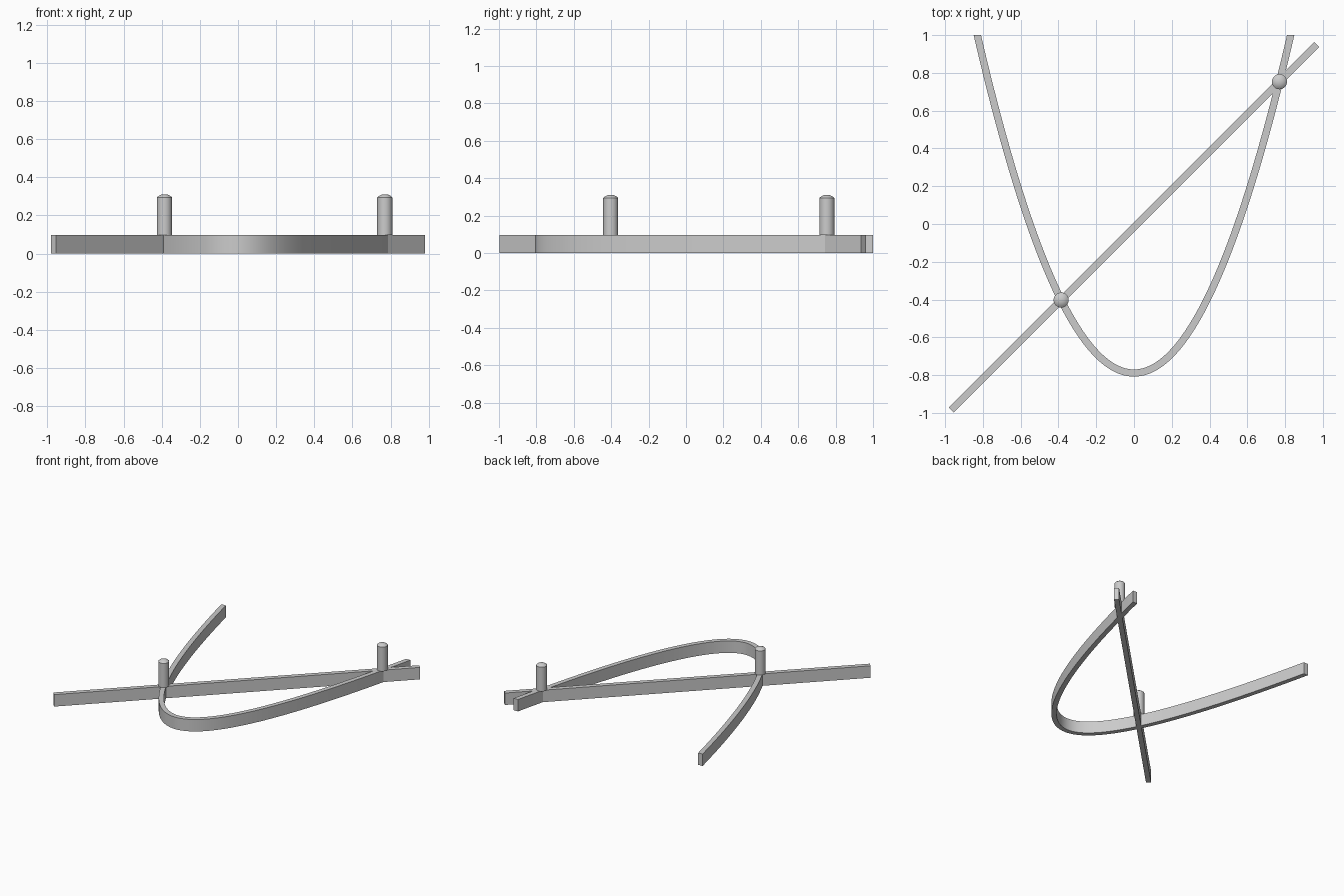
import bpy, bmesh, math
from mathutils import Vector

cube = bpy.data.objects.get("Cube")
if cube:
    bpy.data.objects.remove(cube)

HEIGHT = 0.097      # height of both strips
HALF = 0.019        # half width of both strips
CURVE, LOW = 2.6, -0.789
SHIFT = -0.017      # the straight bar follows y = x + SHIFT

grey = bpy.data.materials.new("light grey")
grey.use_nodes = True
grey.diffuse_color = (0.6, 0.6, 0.6, 1)
grey.node_tree.nodes["Principled BSDF"].inputs["Base Color"].default_value = (0.6, 0.6, 0.6, 1)


def finish(name, bm):
    bmesh.ops.recalc_face_normals(bm, faces=bm.faces)
    mesh = bpy.data.meshes.new(name)
    bm.to_mesh(mesh)
    bm.free()
    mesh.materials.append(grey)
    obj = bpy.data.objects.new(name, mesh)
    bpy.context.collection.objects.link(obj)
    bpy.ops.object.select_all(action="DESELECT")
    obj.select_set(True)
    bpy.context.view_layer.objects.active = obj
    bpy.ops.object.shade_smooth_by_angle(angle=math.radians(30))
    return obj


def strip(path):
    """Sweep a rectangular section along (point, normal) pairs."""
    bm = bmesh.new()
    rings = []
    for p, n in path:
        a, b = p + n * HALF, p - n * HALF
        rings.append([bm.verts.new((q.x, q.y, z))
                      for q, z in ((a, 0), (b, 0), (b, HEIGHT), (a, HEIGHT))])
    for r, s in zip(rings, rings[1:]):
        for i in range(4):
            j = (i + 1) % 4
            bm.faces.new((r[i], r[j], s[j], s[i]))
    bm.faces.new(rings[0])
    bm.faces.new(rings[-1])
    return bm


# Parabolic strip, trimmed flat at the back
path = []
for i in range(-48, 49):
    x = 0.85 * i / 48
    path.append((Vector((x, CURVE * x * x + LOW)), Vector((-2 * CURVE * x, 1)).normalized()))
bm = strip(path)
cut = bmesh.ops.bisect_plane(bm, geom=bm.verts[:] + bm.edges[:] + bm.faces[:],
                             plane_co=(0, 1, 0), plane_no=(0, 1, 0), clear_outer=True)
bmesh.ops.holes_fill(bm, edges=[e for e in cut["geom_cut"] if isinstance(e, bmesh.types.BMEdge)])
finish("parabola_strip", bm)

# Straight diagonal bar
side = Vector((-1, 1)).normalized()
finish("diagonal_bar", strip([(Vector((x, x + SHIFT)), side) for x in (-0.967, 0.967)]))

# Domed posts where the bar crosses the curve
profile = [(0, HEIGHT), (0.04, HEIGHT), (0.04, 0.294), (0.031, 0.302), (0.017, 0.309), (0, 0.311)]
root = math.sqrt(1 - 4 * CURVE * (LOW - SHIFT))
for name, sign in (("left_post", 1), ("right_post", -1)):
    x = (1 + sign * root) / (2 * CURVE)
    bm = bmesh.new()
    verts = [bm.verts.new((r, 0, z)) for r, z in profile]
    edges = [bm.edges.new(pair) for pair in zip(verts, verts[1:])]
    bmesh.ops.spin(bm, geom=verts + edges, cent=(0, 0, 0), axis=(0, 0, 1),
                   angle=math.tau, steps=32)
    bmesh.ops.remove_doubles(bm, verts=bm.verts, dist=0.0005)
    post = finish(name, bm)
    post.location = (x, x + SHIFT, 0)
